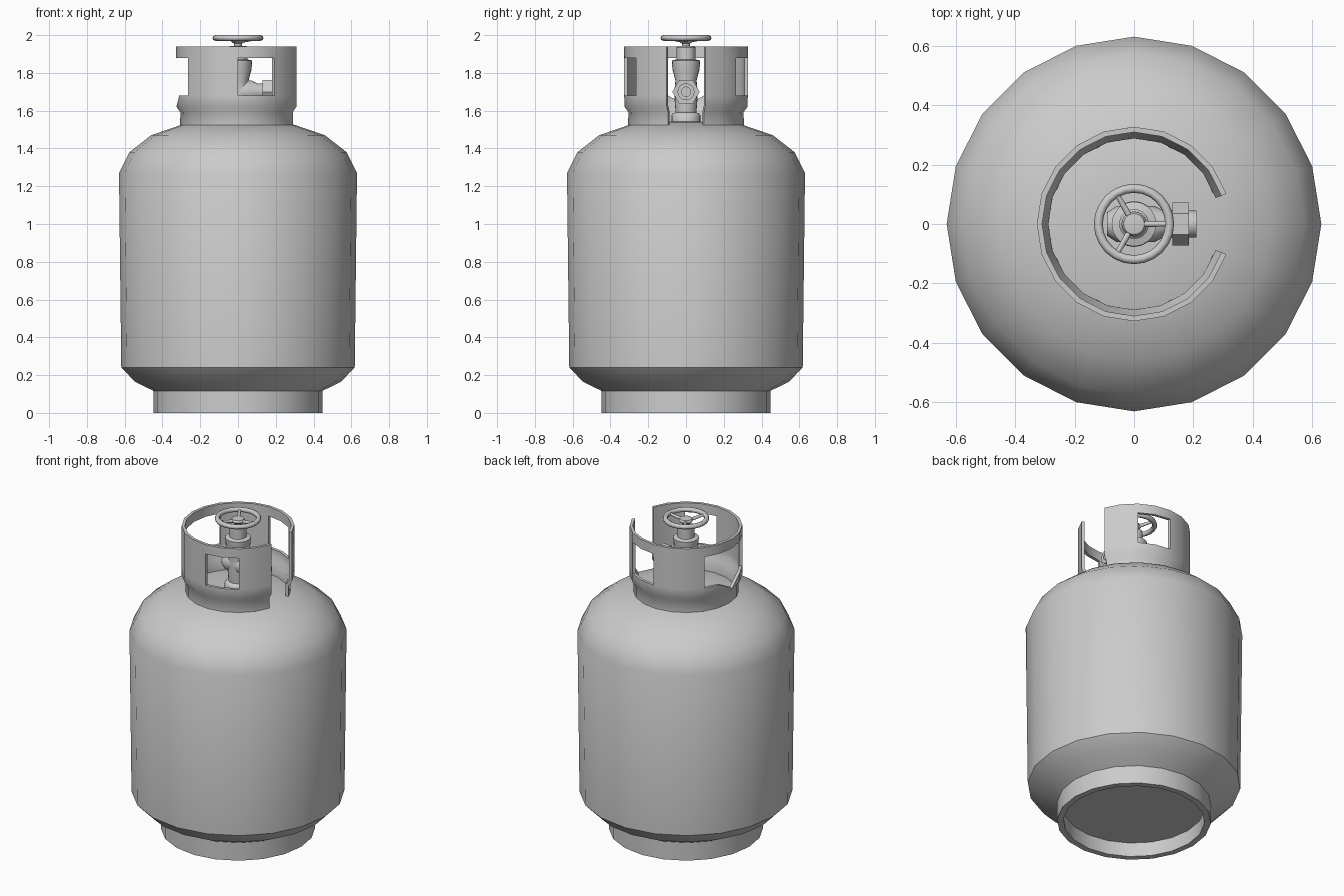
import bpy, bmesh, math
from mathutils import Matrix, Vector

if "Cube" in bpy.data.objects:
    bpy.data.objects.remove(bpy.data.objects["Cube"])


def finish(name, bm, matrix=None, angle=40):
    bmesh.ops.remove_doubles(bm, verts=bm.verts, dist=1e-5)
    bmesh.ops.recalc_face_normals(bm, faces=bm.faces)
    if matrix:
        bm.transform(matrix)
    me = bpy.data.meshes.new(name)
    bm.to_mesh(me)
    bm.free()
    ob = bpy.data.objects.new(name, me)
    bpy.context.collection.objects.link(ob)
    smooth(ob, angle)
    return ob


def smooth(ob, angle=40):
    bpy.ops.object.select_all(action='DESELECT')
    ob.select_set(True)
    bpy.context.view_layer.objects.active = ob
    bpy.ops.object.shade_smooth_by_angle(angle=math.radians(angle))


def lathe(name, profile, sides, matrix=None, closed=False, angle=40):
    """Revolve (radius, height) points around z."""
    bm = bmesh.new()
    vs = [bm.verts.new((r, 0, z)) for r, z in profile]
    es = [bm.edges.new(p) for p in zip(vs, vs[1:])]
    if closed:
        es.append(bm.edges.new((vs[-1], vs[0])))
    bmesh.ops.spin(bm, geom=vs + es, cent=(0, 0, 0), axis=(0, 0, 1),
                   angle=math.tau, steps=sides, use_merge=False)
    bmesh.ops.remove_doubles(bm, verts=bm.verts, dist=1e-4)
    return finish(name, bm, matrix, angle)


# Tank body
lathe("tank_body", [(0, 0.09), (0.42, 0.09), (0.45, 0.118), (0.545, 0.165), (0.618, 0.24),
                    (0.63, 1.27), (0.575, 1.38), (0.46, 1.47), (0.30, 1.525),
                    (0.15, 1.54), (0, 1.543)], 20)

# Foot ring
lathe("foot_ring", [(0.447, 0), (0.447, 0.125), (0.41, 0.125), (0.41, 0)], 20, closed=True)

# Guard collar: column grid with an open side and three windows
rows = [(0.297, 1.515), (0.297, 1.595), (0.318, 1.625), (0.318, 1.68), (0.318, 1.88), (0.318, 1.94)]
bm = bmesh.new()
grid = []
for i in range(1, 20):
    a = math.radians(18 * i)
    grid.append([bm.verts.new((r * math.cos(a), r * math.sin(a), z)) for r, z in rows])
windows = {3, 4, 8, 9, 10, 11, 15, 16}      # columns by starting angle / 18
for i in range(18):
    c, d = grid[i], grid[i + 1]
    for j in range(5):
        col = i + 1
        if j == 3 and col in windows:
            continue
        quad = [c[j], d[j], d[j + 1], c[j + 1]]
        if j == 2 and col == 9:              # dip in the rear window
            quad = quad[:2] + quad[3:]
        elif j == 2 and col == 10:
            quad = quad[:3]
        bm.faces.new(quad)
for v in [v for v in bm.verts if not v.link_faces]:
    bm.verts.remove(v)
collar = finish("guard_collar", bm)
mod = collar.modifiers.new("thickness", 'SOLIDIFY')
mod.thickness = 0.018
mod.offset = 0
bpy.ops.object.modifier_apply(modifier=mod.name)
smooth(collar)

# Valve: upright body with base flange and packing nut
lathe("valve_body", [(0, 1.53), (0.077, 1.53), (0.077, 1.575), (0.07, 1.585), (0.055, 1.59),
                     (0.06, 1.65), (0.06, 1.72), (0.056, 1.76), (0.072, 1.82), (0.075, 1.865),
                     (0.05, 1.872), (0.05, 1.935), (0.042, 1.943), (0, 1.943)], 20)

# Side outlet and its fittings, revolved along x
to_x = Matrix.Translation((0, 0, 1.70)) @ Matrix.Rotation(math.pi / 2, 4, 'Y')
lathe("outlet_pipe", [(0, -0.09), (0.04, -0.09), (0.06, -0.06), (0.06, 0.07), (0.045, 0.10),
                      (0.045, 0.21), (0.025, 0.21), (0.025, 0.16), (0, 0.16)], 16, to_x)
lathe("outlet_nut", [(0, 0.13), (0.072, 0.13), (0.072, 0.185), (0, 0.185)], 6,
      to_x @ Matrix.Rotation(math.pi / 2, 4, 'Z'), angle=20)

# Hand wheel: stem, hub, rim and three spokes
lathe("wheel_stem", [(0, 1.93), (0.02, 1.93), (0.02, 1.955), (0.03, 1.96), (0.042, 1.972),
                     (0.035, 1.985), (0, 1.99)], 16)
rim = [(0.12 + 0.015 * math.cos(k * math.tau / 8), 1.985 + 0.015 * math.sin(k * math.tau / 8))
       for k in range(8)]
lathe("wheel_rim", rim, 24, closed=True, angle=60)
for k in range(3):
    a = k * math.tau / 3
    bm = bmesh.new()
    start, end = Vector((0.02, 0, 1.97)), Vector((0.115, 0, 1.985))
    d = end - start
    m = Matrix.Translation((start + end) / 2) @ d.to_track_quat('Z', 'Y').to_matrix().to_4x4()
    bmesh.ops.create_cone(bm, cap_ends=True, segments=8, radius1=0.011, radius2=0.008,
                          depth=d.length, matrix=m)
    finish("wheel_spoke_%d" % (k + 1), bm, Matrix.Rotation(a, 4, 'Z'), 60)
